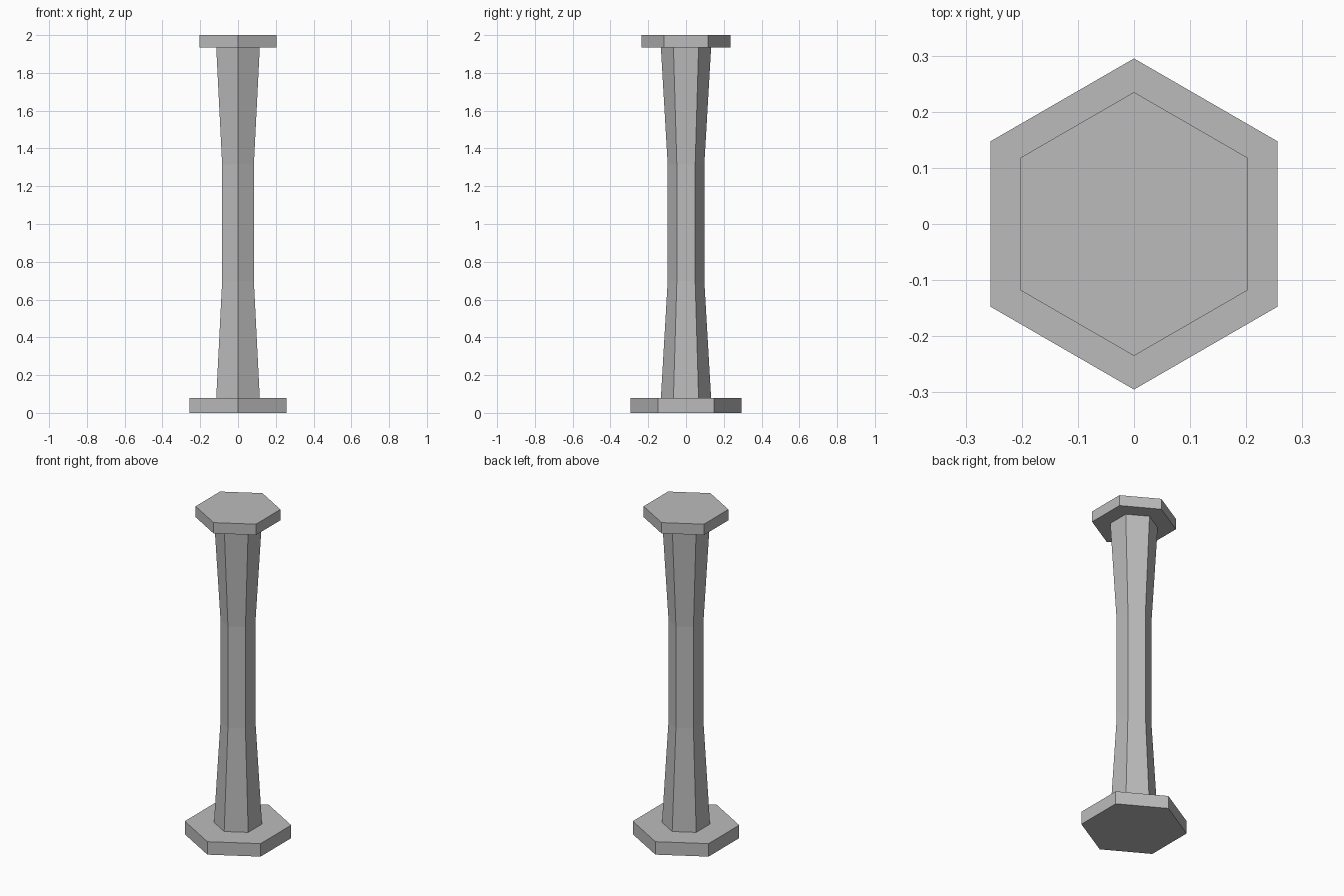
import bpy, bmesh, math

if "Cube" in bpy.data.objects:
    bpy.data.objects.remove(bpy.data.objects["Cube"])

grey = bpy.data.materials.new("stone grey")
grey.diffuse_color = (0.5, 0.5, 0.5, 1.0)
grey.use_nodes = True
grey.node_tree.nodes["Principled BSDF"].inputs["Base Color"].default_value = grey.diffuse_color


def hex_loft(name, rings):
    """Flat-faced hexagonal solid through (height, radius) rings, corners on +-y."""
    bm = bmesh.new()
    loops = []
    for z, r in rings:
        angles = [math.pi / 2 + i * math.pi / 3 for i in range(6)]
        loops.append([bm.verts.new((r * math.cos(a), r * math.sin(a), z)) for a in angles])
    for low, high in zip(loops, loops[1:]):
        for i in range(6):
            j = (i + 1) % 6
            bm.faces.new((low[i], low[j], high[j], high[i]))
    bm.faces.new(loops[0][::-1])
    bm.faces.new(loops[-1])
    mesh = bpy.data.meshes.new(name)
    bm.to_mesh(mesh)
    bm.free()
    mesh.materials.append(grey)
    obj = bpy.data.objects.new(name, mesh)
    bpy.context.collection.objects.link(obj)
    return obj


# Wide foot slab
hex_loft("base_plate", [(0, 0.295), (0.079, 0.295)])
# Waisted column, narrow in its middle third
hex_loft("shaft", [(0.079, 0.133), (0.697, 0.097), (1.315, 0.097), (1.934, 0.133)])
# Smaller top slab
hex_loft("top_plate", [(1.934, 0.235), (2.0, 0.235)])
